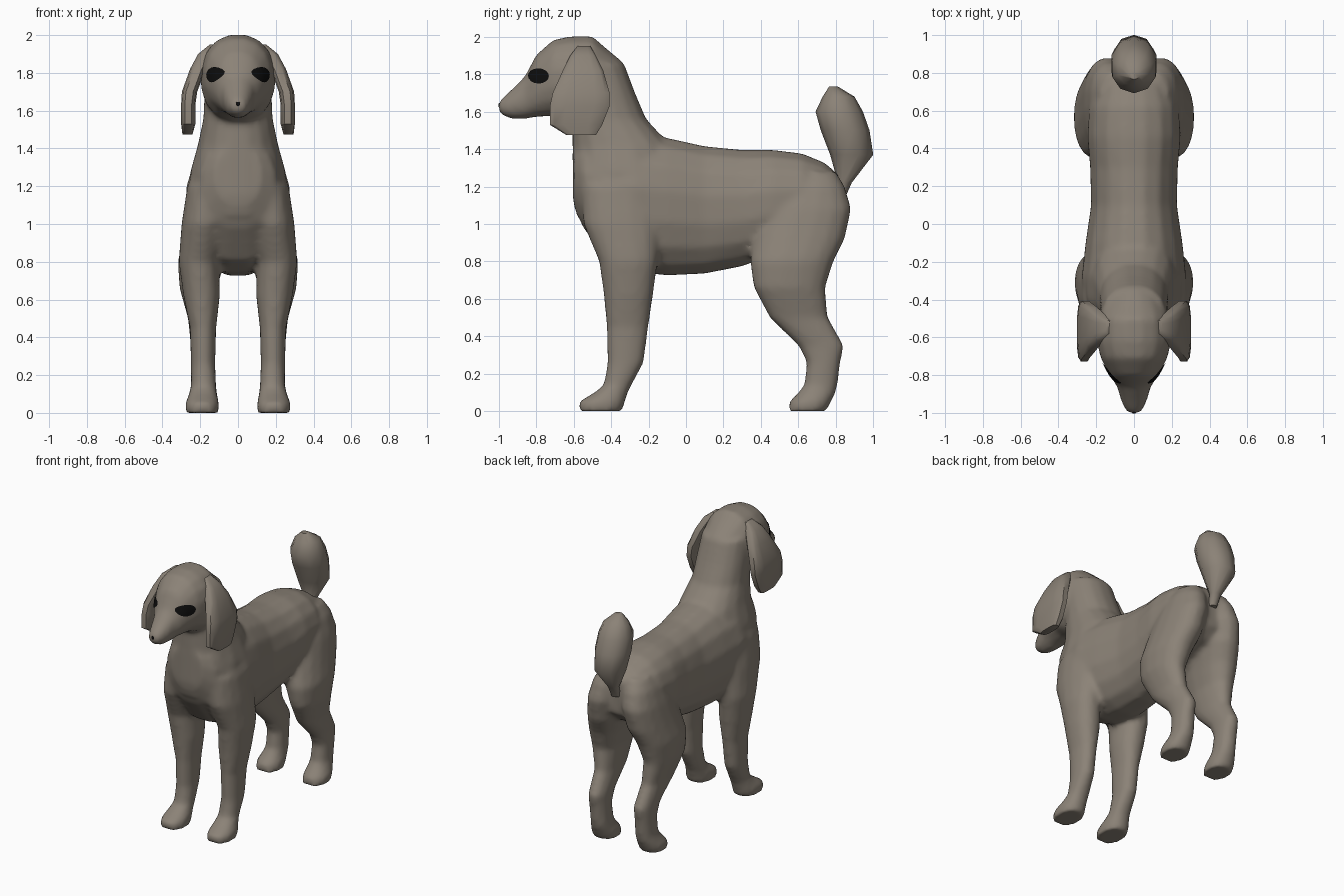
import bpy, bmesh, math
from mathutils import Vector
from mathutils.bvhtree import BVHTree

if "Cube" in bpy.data.objects:
    bpy.data.objects.remove(bpy.data.objects["Cube"])


def material(name, rgb):
    m = bpy.data.materials.new(name)
    m.diffuse_color = (*rgb, 1)
    m.use_nodes = True
    m.node_tree.nodes["Principled BSDF"].inputs["Base Color"].default_value = m.diffuse_color
    return m


FUR = material("taupe fur", (0.26, 0.225, 0.185))
BLACK = material("black", (0.004, 0.004, 0.004))


def make_object(name, bm, mat, angle=50):
    bmesh.ops.recalc_face_normals(bm, faces=bm.faces)
    me = bpy.data.meshes.new(name)
    bm.to_mesh(me)
    bm.free()
    me.materials.append(mat)
    ob = bpy.data.objects.new(name, me)
    bpy.context.collection.objects.link(ob)
    bpy.ops.object.select_all(action='DESELECT')
    ob.select_set(True)
    bpy.context.view_layer.objects.active = ob
    bpy.ops.object.shade_smooth_by_angle(angle=math.radians(angle))
    return ob


def loft(bm, axis, sections, n=16, power=2.2, side=1):
    """Rings (t, a0, a1, x0, x1): along z, a is the y range; along y, a is the z range."""
    rings = []
    for t, a0, a1, x0, x1 in sections:
        ring = []
        for i in range(n):
            ang = 2 * math.pi * (i + 0.5) / n
            c, s = math.cos(ang), math.sin(ang)
            u = math.copysign(abs(c) ** (2 / power), c)
            v = math.copysign(abs(s) ** (2 / power), s)
            x = side * ((x0 + x1) / 2 + u * (x1 - x0) / 2)
            a = (a0 + a1) / 2 + v * (a1 - a0) / 2
            ring.append(bm.verts.new((x, a, t) if axis == 'z' else (x, t, a)))
        rings.append(ring)
    for r, q in zip(rings, rings[1:]):
        for i in range(n):
            j = (i + 1) % n
            bm.faces.new((r[i], r[j], q[j], q[i]))
    bm.faces.new(rings[0])
    bm.faces.new(rings[-1])


def centred(rows):
    return [(t, a, b, -w, w) for t, a, b, w in rows]


body = bmesh.new()

# Torso, chest to rump
loft(body, 'y', centred([
    (-.60, 1.10, 1.42, .12), (-.55, .98, 1.46, .20), (-.42, .80, 1.48, .26),
    (-.28, .74, 1.48, .28), (-.10, .72, 1.465, .26), (.10, .73, 1.42, .23),
    (.30, .77, 1.40, .235), (.46, .83, 1.40, .25), (.62, .88, 1.38, .24),
    (.74, .92, 1.33, .20), (.82, 1.0, 1.26, .13)]))

# Neck
loft(body, 'z', centred([
    (1.05, -.59, -.05, .22), (1.15, -.61, -.05, .25), (1.28, -.61, -.05, .255),
    (1.42, -.61, -.08, .215), (1.56, -.61, -.21, .185),
    (1.70, -.62, -.27, .18), (1.86, -.66, -.33, .17)]))

# Head and muzzle
loft(body, 'y', centred([
    (-.33, 1.60, 1.86, .11), (-.42, 1.54, 1.935, .165), (-.50, 1.53, 2.005, .195),
    (-.62, 1.54, 2.005, .20), (-.71, 1.575, 1.985, .178), (-.80, 1.57, 1.905, .13),
    (-.86, 1.56, 1.79, .09), (-.93, 1.56, 1.72, .07), (-.985, 1.58, 1.67, .047),
    (-1.003, 1.61, 1.645, .02)]))

for side in (1, -1):
    # Front legs
    loft(body, 'z', [
        (0, -.575, -.34, .10, .28), (.05, -.575, -.325, .10, .28),
        (.10, -.49, -.31, .11, .26), (.14, -.44, -.29, .115, .25),
        (.26, -.42, -.225, .12, .25), (.45, -.425, -.20, .115, .255),
        (.62, -.44, -.175, .095, .29), (.80, -.465, -.15, .10, .315),
        (1.0, -.55, -.13, .06, .30), (1.2, -.56, -.15, .04, .27)], side=side)
    # Hind legs
    loft(body, 'z', [
        (0, .545, .75, .10, .28), (.05, .55, .775, .10, .28),
        (.10, .60, .80, .11, .26), (.14, .63, .81, .115, .25),
        (.26, .645, .825, .12, .25), (.35, .60, .845, .12, .25),
        (.50, .445, .76, .12, .265), (.66, .36, .745, .11, .31),
        (.80, .34, .79, .07, .32), (.92, .36, .85, .03, .295),
        (1.08, .42, .885, .015, .265), (1.2, .50, .85, .01, .23),
        (1.28, .56, .80, .02, .18)], side=side)

skin = make_object("body", body, FUR)
# Blend the overlapping parts into one continuous skin
rm = skin.modifiers.new("fuse", 'REMESH')
rm.mode = 'VOXEL'
rm.voxel_size = 0.018
rm.use_smooth_shade = True
sm = skin.modifiers.new("soften", 'SMOOTH')
sm.factor, sm.iterations = 0.5, 6

# Tail with a thin root and a full tuft
bm = bmesh.new()
loft(bm, 'z', centred([
    (1.14, .78, .85, .03), (1.22, .812, .885, .04), (1.37, .77, 1.0, .11),
    (1.50, .72, .98, .125), (1.60, .692, .945, .12), (1.68, .73, .90, .09),
    (1.735, .765, .81, .03)]), n=10, power=2.1)
make_object("tail", bm, FUR)

# Hanging ears
for side, label in ((1, "left"), (-1, "right")):
    bm = bmesh.new()
    loft(bm, 'z', [
        (1.475, -.64, -.48, .24, .295), (1.53, -.73, -.445, .225, .302),
        (1.63, -.73, -.405, .225, .302), (1.70, -.715, -.405, .215, .298),
        (1.82, -.66, -.44, .17, .255), (1.90, -.62, -.48, .13, .212),
        (1.95, -.58, -.51, .10, .15)], n=12, power=3.5, side=side)
    make_object(label + "_ear", bm, FUR, 40)

# Eyes: thin discs wrapped onto the face
tree = BVHTree.FromObject(skin, bpy.context.evaluated_depsgraph_get())
for side, label in ((1, "left"), (-1, "right")):
    bm = bmesh.new()

    def on_face(r, ang):
        y = -.785 + .055 * r * math.cos(ang)
        z = 1.79 + .04 * r * math.sin(ang)
        hit, normal, _, _ = tree.ray_cast(Vector((side, y, z)), Vector((-side, 0, 0)))
        if hit is None:
            hit, normal = Vector((side * .125, y, z)), Vector((side, 0, 0))
        return bm.verts.new(hit + normal * .005)

    centre = on_face(0, 0)
    rings = [[on_face(r, 2 * math.pi * i / 16) for i in range(16)] for r in (.35, .7, 1)]
    for i in range(16):
        j = (i + 1) % 16
        bm.faces.new((centre, rings[0][i], rings[0][j]))
        for a, b in zip(rings, rings[1:]):
            bm.faces.new((a[i], b[i], b[j], a[j]))
    make_object(label + "_eye", bm, BLACK)

# Nose tip
bm = bmesh.new()
bmesh.ops.create_uvsphere(bm, u_segments=8, v_segments=6, radius=1)
bmesh.ops.scale(bm, vec=(.012, .005, .012), verts=bm.verts)
tip = tree.ray_cast(Vector((0, -2, 1.635)), Vector((0, 1, 0)))[0] or Vector((0, -1, 1.635))
bmesh.ops.translate(bm, vec=tip, verts=bm.verts)
make_object("nose", bm, BLACK)
